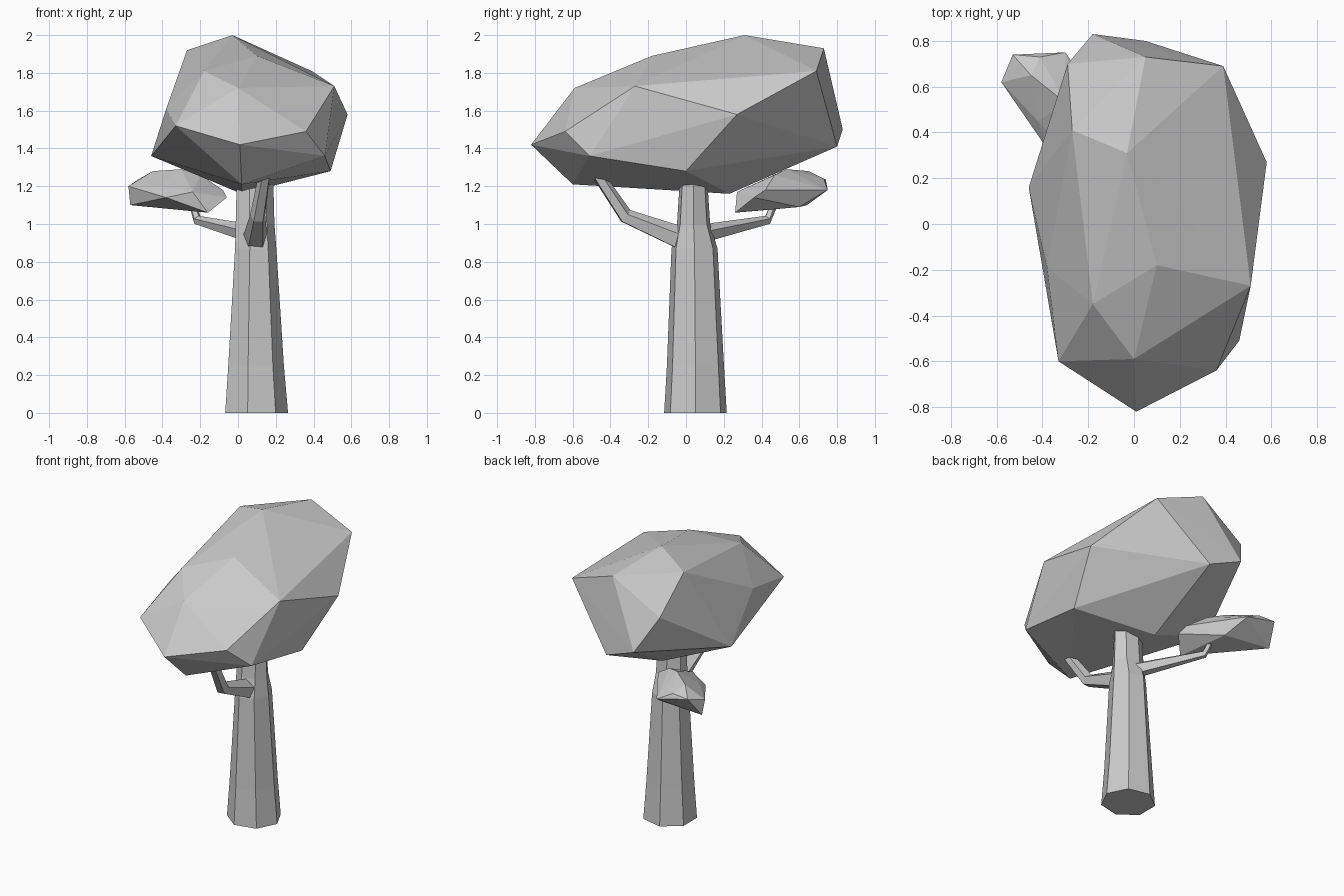
import bpy, bmesh
from math import cos, sin, pi
from mathutils import Vector


def finish(name, bm):
    bmesh.ops.recalc_face_normals(bm, faces=bm.faces)
    me = bpy.data.meshes.new(name)
    bm.to_mesh(me)
    bm.free()
    ob = bpy.data.objects.new(name, me)
    bpy.context.collection.objects.link(ob)
    return ob


def hull(name, points):
    # faceted foliage lump from its corner points
    bm = bmesh.new()
    for p in points:
        bm.verts.new(p)
    res = bmesh.ops.convex_hull(bm, input=bm.verts)
    loose = {g for g in res["geom_interior"] if isinstance(g, bmesh.types.BMVert)}
    bmesh.ops.delete(bm, geom=list(loose), context='VERTS')
    return finish(name, bm)


def skin(name, rings):
    # bridge successive rings and cap both ends
    bm = bmesh.new()
    loops = [[bm.verts.new(p) for p in r] for r in rings]
    n = len(loops[0])
    for a, b in zip(loops, loops[1:]):
        for i in range(n):
            j = (i + 1) % n
            bm.faces.new((a[i], a[j], b[j], b[i]))
    bm.faces.new(loops[0])
    bm.faces.new(loops[-1])
    return finish(name, bm)


def branch(name, path, radii, sides=5):
    pts = [Vector(p) for p in path]
    rings = []
    for k, p in enumerate(pts):
        d = (pts[min(k + 1, len(pts) - 1)] - pts[max(k - 1, 0)]).normalized()
        u = d.cross(Vector((0, 0, 1))).normalized()
        v = u.cross(d)
        rings.append([p + radii[k] * (u * cos(a) + v * sin(a))
                      for a in (2 * pi * (i + 0.25) / sides for i in range(sides))])
    return skin(name, rings)


# trunk: centre x, centre y, z, radius x, radius y
SIDES = 7
levels = [(0.09, 0.05, 0.0, 0.175, 0.17), (0.088, 0.05, 0.25, 0.155, 0.155),
          (0.088, 0.045, 0.87, 0.115, 0.125), (0.085, 0.04, 1.0, 0.108, 0.09),
          (0.085, 0.04, 1.3, 0.10, 0.07)]
skin("trunk", [[(cx + rx * cos(2 * pi * i / SIDES), cy + ry * sin(2 * pi * i / SIDES), z)
                for i in range(SIDES)] for cx, cy, z, rx, ry in levels])

# side branches
branch("front_branch", [(0.09, 0.0, 0.91), (0.105, -0.32, 1.04), (0.145, -0.48, 1.28)],
       [0.068, 0.042, 0.032])
branch("back_branch", [(0.06, 0.10, 0.95), (-0.215, 0.43, 1.02), (-0.25, 0.48, 1.14)],
       [0.05, 0.025, 0.02])

# main crown
hull("main_crown", [
    (-0.03, 0.31, 2.0), (0.05, 0.73, 1.93), (-0.27, 0.41, 1.92), (0.10, -0.18, 1.89),
    (-0.18, -0.35, 1.81), (0.39, 0.69, 1.81), (0.0, -0.59, 1.72), (0.51, -0.27, 1.73),
    (-0.29, 0.70, 1.72), (-0.38, -0.19, 1.61), (0.58, 0.27, 1.58), (-0.33, -0.60, 1.52),
    (0.36, -0.64, 1.49), (-0.18, 0.83, 1.50), (0.01, -0.82, 1.42), (0.05, 0.80, 1.41),
    (-0.46, 0.16, 1.36), (0.46, -0.51, 1.36), (0.49, 0.0, 1.28), (0.02, -0.60, 1.21),
    (0.02, 0.23, 1.16)])

# small foliage clump on the back branch
hull("small_foliage", [
    (-0.58, 0.62, 1.20), (-0.57, 0.64, 1.10), (-0.53, 0.74, 1.235), (-0.30, 0.75, 1.18),
    (-0.41, 0.73, 1.24), (-0.45, 0.65, 1.28), (-0.30, 0.53, 1.29), (-0.20, 0.47, 1.26),
    (-0.08, 0.42, 1.18), (-0.06, 0.36, 1.14), (-0.16, 0.26, 1.06), (-0.24, 0.27, 1.17),
    (-0.38, 0.33, 1.14), (-0.42, 0.45, 1.20), (-0.24, 0.60, 1.09), (-0.24, 0.38, 1.07)])
